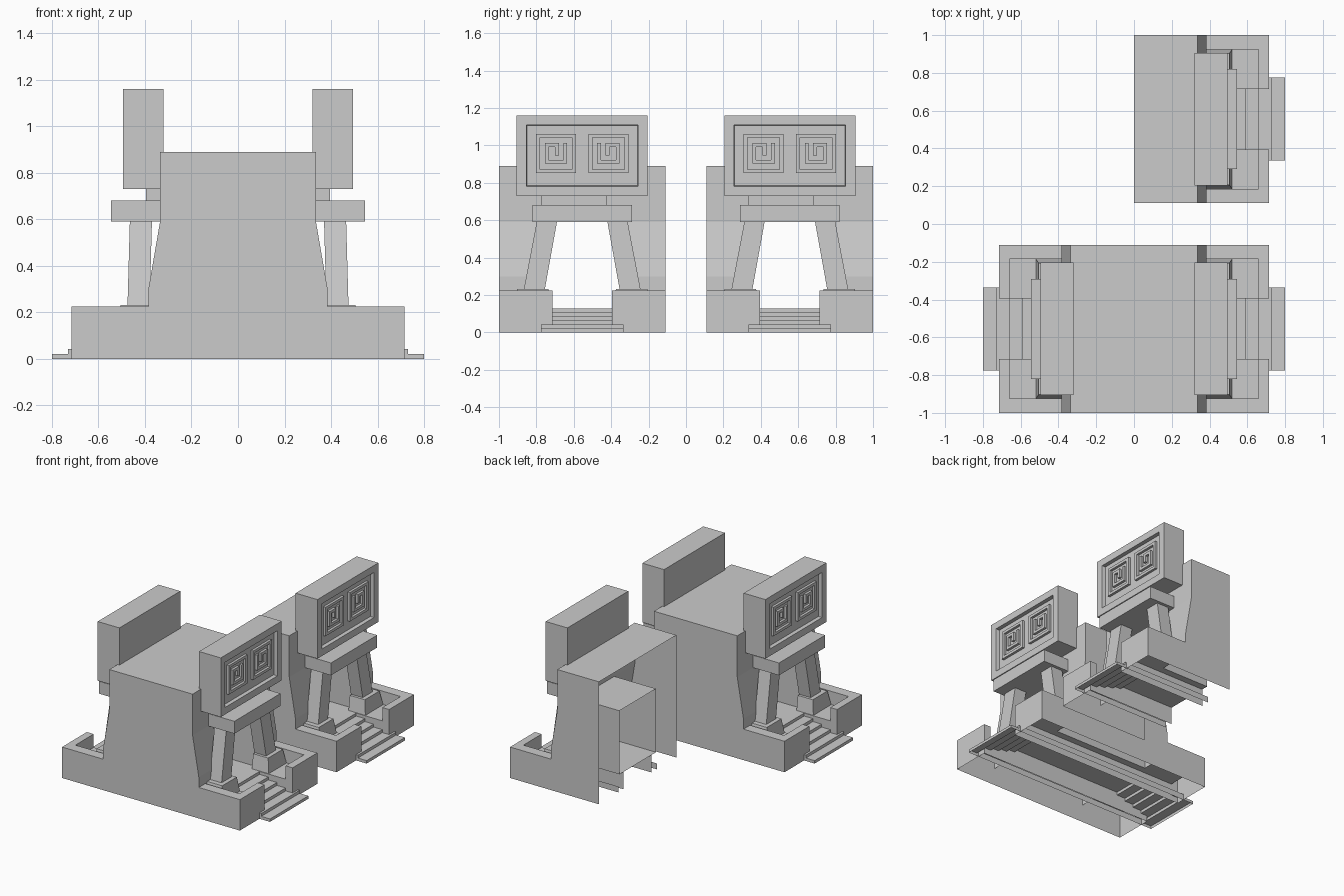
import bpy, bmesh

if "Cube" in bpy.data.objects:
    bpy.data.objects.remove(bpy.data.objects["Cube"])

# Every part is modelled as the right half (x >= 0) of one gatehouse, centred on y = 0.
# The near gatehouse is mirrored whole; the far one is an open half.
FLOOR, RIM = 0.128, 0.225


def poly(bm, pts):
    bm.faces.new([bm.verts.new(p) for p in pts])


def rect(bm, a, b):
    """Axis-aligned rectangle between corners that share one coordinate."""
    (x0, y0, z0), (x1, y1, z1) = a, b
    if x0 == x1:
        pts = [(x0, y0, z0), (x0, y1, z0), (x0, y1, z1), (x0, y0, z1)]
    elif y0 == y1:
        pts = [(x0, y0, z0), (x1, y0, z0), (x1, y0, z1), (x0, y0, z1)]
    else:
        pts = [(x0, y0, z0), (x1, y0, z0), (x1, y1, z0), (x0, y1, z0)]
    poly(bm, pts)


def hexa(bm, bottom, top):
    """Tapered block; each end is (x0, x1, y0, y1, z)."""
    v = []
    for x0, x1, y0, y1, z in (bottom, top):
        v += [bm.verts.new(p) for p in ((x0, y0, z), (x1, y0, z), (x1, y1, z), (x0, y1, z))]
    for f in ((3, 2, 1, 0), (4, 5, 6, 7), (0, 1, 5, 4), (1, 2, 6, 5), (2, 3, 7, 6), (3, 0, 4, 7)):
        bm.faces.new([v[i] for i in f])


def box(bm, x0, x1, y0, y1, z0, z1):
    hexa(bm, (x0, x1, y0, y1, z0), (x0, x1, y0, y1, z1))


def finish(name, bm):
    bmesh.ops.remove_doubles(bm, verts=bm.verts, dist=1e-5)
    bmesh.ops.recalc_face_normals(bm, faces=bm.faces)
    mesh = bpy.data.meshes.new(name)
    bm.to_mesh(mesh)
    bm.free()
    for label, y in (("near", -0.555), ("far_half", 0.555)):
        ob = bpy.data.objects.new(name + "_" + label, mesh)
        ob.location.y = y
        bpy.context.collection.objects.link(ob)
        if label == "near":
            mod = ob.modifiers.new("mirror", "MIRROR")
            mod.use_axis[0] = True


# Gatehouse shell with battered walls and a passage through it
bm = bmesh.new()
profile = [(0.385, FLOOR), (0.385, 0.3), (0.335, 0.59), (0.335, 0.89)]
for s in (-1, 1):
    yo, yi = 0.445 * s, 0.21 * s
    outline = [(0, 0), (0.715, 0), (0.715, RIM), (0.385, RIM)] + profile[1:] + [(0, 0.89)]
    poly(bm, [(x, yo, z) for x, z in outline])
    for (xa, za), (xb, zb) in zip(profile, profile[1:]):
        poly(bm, [(xa, yi, za), (xa, yo, za), (xb, yo, zb), (xb, yi, zb)])
    poly(bm, [(x, yi, z) for x, z in [(0, FLOOR)] + profile[:3] + [(0, 0.59)]])
rect(bm, (0.335, -0.21, 0.59), (0.335, 0.21, 0.89))
rect(bm, (0, -0.21, 0.59), (0.335, 0.21, 0.59))
rect(bm, (0, -0.445, 0.89), (0.335, 0.445, 0.89))
finish("gatehouse_walls", bm)

# Low forecourt wall, its floor and the sides of the stair cut
bm = bmesh.new()
for s in (-1, 1):
    o, r, g, t = 0.445 * s, 0.37 * s, 0.16 * s, 0.21 * s
    rect(bm, (0.715, g, 0), (0.715, o, RIM))
    rect(bm, (0.66, g, RIM), (0.715, o, RIM))
    rect(bm, (0.385, r, RIM), (0.66, o, RIM))
    rect(bm, (0.66, g, FLOOR), (0.66, r, RIM))
    rect(bm, (0.385, r, FLOOR), (0.66, r, RIM))
    rect(bm, (0.66, g, 0), (0.715, g, RIM))
    rect(bm, (0, g, 0), (0.66, g, FLOOR))
    rect(bm, (0.385, g, FLOOR), (0.66, r, FLOOR))
    rect(bm, (0, g, FLOOR), (0.385, t, FLOOR))
finish("forecourt", bm)

# Stairs: six steps, the lowest two wider
bm = bmesh.new()
rise = FLOOR / 6
for i in range(6):
    w = 0.22 if i < 2 else 0.16
    x, z = 0.80 - 0.07 * i, rise * (i + 1)
    x_next = 0.80 - 0.07 * (i + 1) if i < 5 else 0
    rect(bm, (x, -w, z - rise), (x, w, z))
    rect(bm, (x_next, -w, z), (x, w, z))
    if i < 2:
        for y in (-w, w):
            rect(bm, (0, y, z - rise), (x, y, z))
finish("stairs", bm)

# Leaning pillars on tapered footings
bm = bmesh.new()
hexa(bm, (0.38, 0.475, 0.2, 0.312, 0.23), (0.37, 0.465, 0.135, 0.243, 0.59))
hexa(bm, (0.385, 0.52, 0.165, 0.37, FLOOR), (0.385, 0.505, 0.18, 0.348, 0.232))
half = bmesh.ops.duplicate(bm, geom=bm.verts[:] + bm.edges[:] + bm.faces[:])
for v in half["geom"]:
    if isinstance(v, bmesh.types.BMVert):
        v.co.y *= -1
finish("pillars", bm)

# Lintel and neck
bm = bmesh.new()
box(bm, 0.335, 0.545, -0.265, 0.265, 0.59, 0.68)
box(bm, 0.325, 0.395, -0.22, 0.13, 0.68, 0.73)
finish("lintel", bm)

# Upper block with a sunken panel in its outer face
bm = bmesh.new()
box(bm, 0.32, 0.495, -0.35, 0.35, 0.73, 1.16)
bm.normal_update()
face = max(bm.faces, key=lambda f: f.calc_center_median().x)
bmesh.ops.inset_region(bm, faces=[face], thickness=0.072)
bmesh.ops.inset_region(bm, faces=[face], thickness=0.006, depth=-0.025)
finish("upper_block", bm)

# Square spiral reliefs
bm = bmesh.new()
strokes = [(-0.107, 0.107, 0.085, 0.105), (-0.107, 0.107, -0.105, -0.085),
           (-0.107, -0.085, -0.085, 0.085), (0.085, 0.107, -0.085, 0.085),
           (-0.06, -0.04, -0.055, 0.055), (-0.04, 0.06, -0.055, -0.035),
           (0.04, 0.06, -0.035, 0.055), (-0.04, 0.015, 0.035, 0.055),
           (-0.005, 0.015, -0.01, 0.035)]
for s in (-1, 1):
    for y0, y1, z0, z1 in strokes:
        ya, yb = sorted((-s * y0, -s * y1))
        box(bm, 0.47, 0.488, 0.14 * s + ya, 0.14 * s + yb, 0.957 + z0, 0.957 + z1)
finish("spiral_reliefs", bm)
